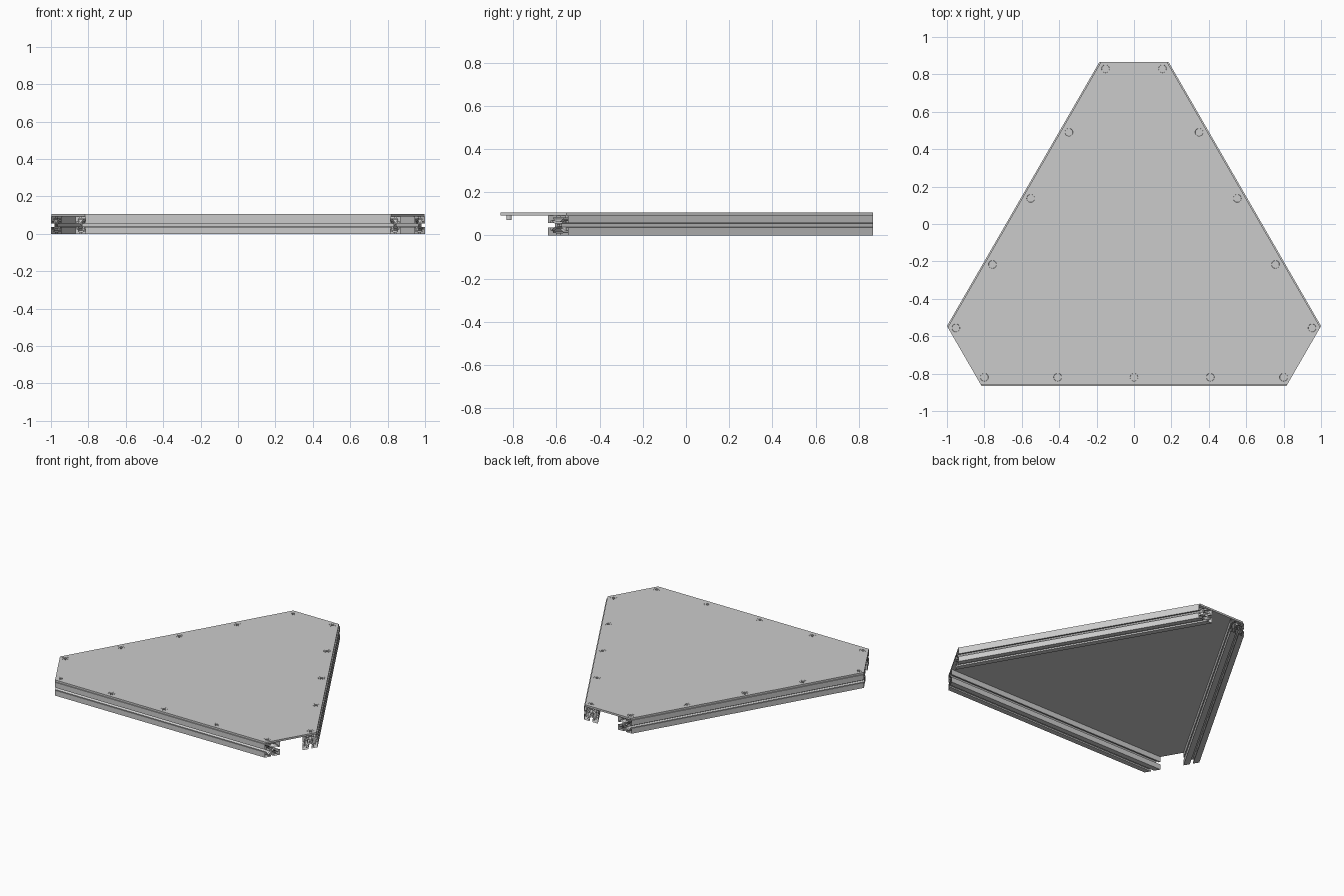
import bpy
import bmesh
from math import cos, sin, pi, radians, sqrt
from mathutils import Matrix, Vector

cube = bpy.data.objects.get("Cube")
if cube:
    bpy.data.objects.remove(cube, do_unlink=True)

LONG = 0.815               # half length of a long outer edge
SHORT = 0.185              # half length of a clipped corner
HALF = 0.0465              # half width of a rail
TOP = 0.106                # upper face of the plate
INRADIUS = (LONG + 2 * SHORT) / sqrt(3)
CENTRE = Vector((0, INRADIUS - sqrt(3) / 2, 0))


def make_material(name, value):
    mat = bpy.data.materials.new(name)
    mat.use_nodes = True
    colour = (value, value, value, 1)
    mat.diffuse_color = colour
    mat.node_tree.nodes["Principled BSDF"].inputs["Base Color"].default_value = colour
    return mat


aluminium = make_material("aluminium_grey", 0.6)


def finish(bm, name, matrix=None):
    bmesh.ops.recalc_face_normals(bm, faces=bm.faces)
    mesh = bpy.data.meshes.new(name)
    bm.to_mesh(mesh)
    bm.free()
    mesh.materials.append(aluminium)
    obj = bpy.data.objects.new(name, mesh)
    bpy.context.collection.objects.link(obj)
    if matrix:
        obj.matrix_world = matrix
    return obj


def side(k):
    """Turn the front side onto side k of the frame."""
    return Matrix.Translation(CENTRE) @ Matrix.Rotation(k * 2 * pi / 3, 4, "Z")


def circle(radius, count):
    return [(radius * cos(2 * pi * i / count), radius * sin(2 * pi * i / count))
            for i in range(count)]


def loft(bm, first, second):
    """Join two matching closed rings of vertices with quads."""
    n = len(first)
    for i in range(n):
        j = (i + 1) % n
        bm.faces.new((first[i], first[j], second[j], second[i]))


# Slotted rail section: one quarter, repeated around the axis
half_slot = [(HALF, HALF), (0.0095, HALF), (0.0095, 0.036), (0.023, 0.036),
             (0.023, 0.030), (0.008, 0.015)]
quarter = half_slot + [(-x, y) for x, y in reversed(half_slot[1:])]
section = []
for k in range(4):
    c, s = round(cos(k * pi / 2)), round(sin(k * pi / 2))
    section += [(x * c - y * s, x * s + y * c) for x, y in quarter]


# Rails with mitred, open ends
def make_rail(name, k):
    bm = bmesh.new()
    for loop in (section, circle(0.006, 12)):
        rings = []
        for sign in (-1, 1):
            rings.append([bm.verts.new((sign * (LONG + (y + HALF) / sqrt(3)),
                                        y + HALF - INRADIUS, z + HALF))
                          for y, z in loop])
        loft(bm, *rings)
    finish(bm, name, side(k))


for k, name in enumerate(("front_rail", "left_rail", "right_rail")):
    make_rail(name, k)

# Screw places along every side
places = []
for k in range(3):
    for x in (-0.8, -0.408, 0, 0.408, 0.8):
        places.append(side(k) @ Vector((x, HALF - INRADIUS, 0)))

# Cover plate with countersunk holes, set in slightly along the rails
INSET = 0.007
corners = []
for k in range(3):
    for sign in (-1, 1):
        corners.append(side(k) @ Vector((sign * (LONG + INSET / sqrt(3)),
                                         INSET - INRADIUS, 0)))
bm = bmesh.new()
levels = {TOP: 0.0215, 2 * HALF: 0.013}
outlines = []
for z, radius in levels.items():
    rings = [[bm.verts.new((p.x, p.y, z)) for p in corners]]
    for p in places:
        rings.append([bm.verts.new((p.x + x, p.y + y, z))
                      for x, y in circle(radius, 24)])
    edges = [bm.edges.new((r[i - 1], r[i])) for r in rings for i in range(len(r))]
    bmesh.ops.triangle_fill(bm, edges=edges, use_beauty=True, normal=(0, 0, 1))
    outlines.append(rings)
for upper, lower in zip(*outlines):
    loft(bm, upper, lower)
bmesh.ops.dissolve_limit(bm, angle_limit=radians(1), verts=bm.verts, edges=bm.edges)
finish(bm, "cover_plate")

# Countersunk screws with a round socket, turned from a profile
screw_profile = [(0.010, TOP - 0.007), (0.010, TOP), (0.0205, TOP),
                 (0.012, 2 * HALF), (0.012, 0.072)]
for number, p in enumerate(places):
    bm = bmesh.new()
    rings = [[bm.verts.new((x, y, z)) for x, y in circle(r, 24)]
             for r, z in screw_profile]
    for first, second in zip(rings, rings[1:]):
        loft(bm, first, second)
    bm.faces.new(rings[0])
    bm.faces.new(rings[-1])
    finish(bm, f"screw_{number + 1}", Matrix.Translation(p))
